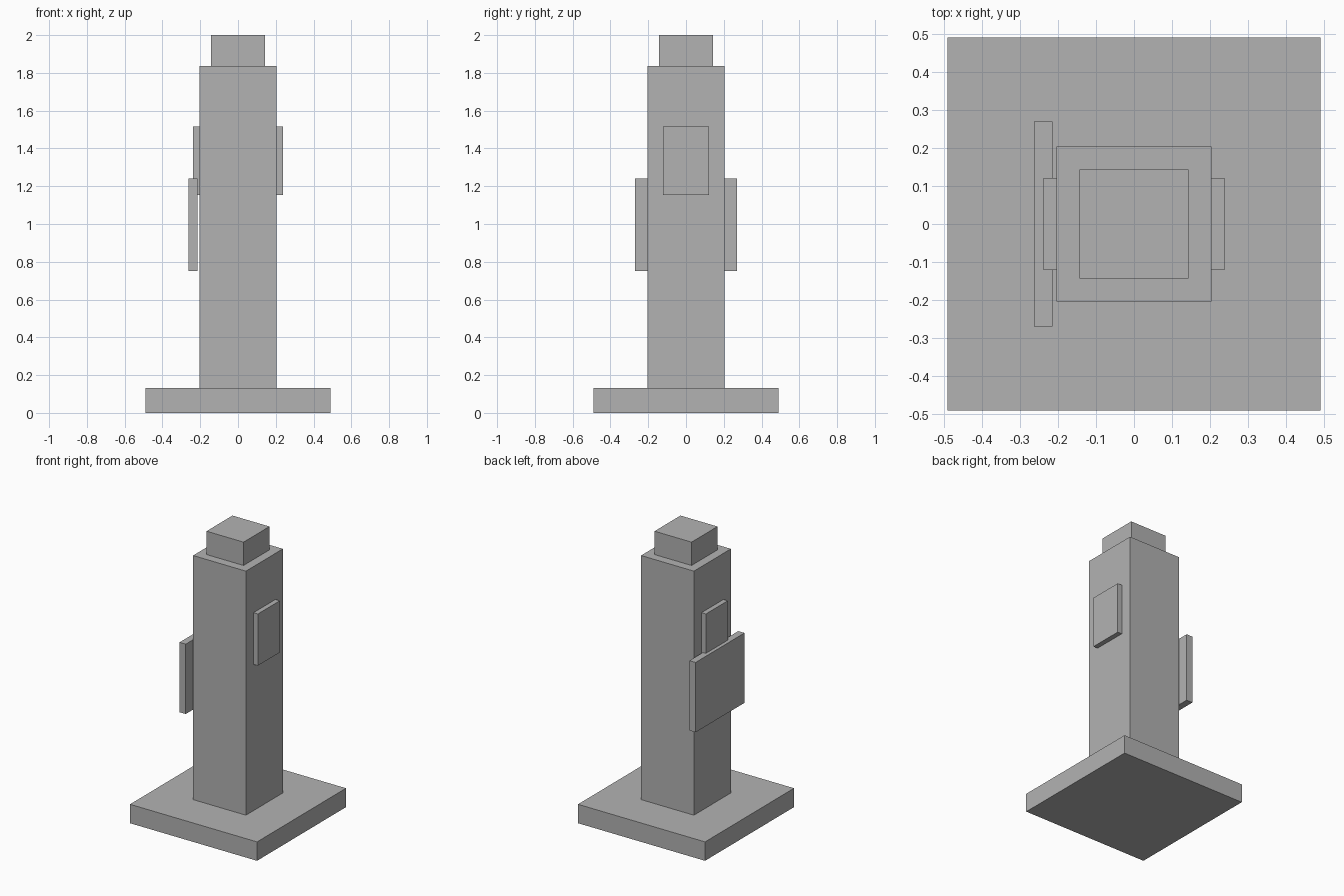
import bpy

if "Cube" in bpy.data.objects:
    bpy.data.objects.remove(bpy.data.objects["Cube"])

grey = bpy.data.materials.new("plain_grey")
grey.diffuse_color = (0.448, 0.448, 0.448, 1)
grey.use_nodes = True
grey.node_tree.nodes["Principled BSDF"].inputs["Base Color"].default_value = grey.diffuse_color


def box(name, x, y, z):
    """Box spanning the given (min, max) ranges."""
    spans = (x, y, z)
    bpy.ops.mesh.primitive_cube_add(size=1, location=[(a + b) / 2 for a, b in spans])
    ob = bpy.context.object
    ob.name = name
    ob.scale = [b - a for a, b in spans]
    bpy.ops.object.transform_apply(location=False, rotation=False, scale=True)
    ob.data.materials.append(grey)
    return ob


def centred(half):
    return (-half, half)


# Stacked tower: base slab, square column and top block
box("base", centred(0.491), centred(0.491), (0, 0.132))
box("column", centred(0.204), centred(0.204), (0.132, 1.837))
box("top_block", centred(0.143), centred(0.143), (1.837, 2.0))

# Matching raised plates on both sides of the column
for side, x in (("left", (-0.238, -0.204)), ("right", (0.204, 0.238))):
    box(side + "_plate", x, centred(0.121), (1.154, 1.515))

# Wide panel standing just off the left side
box("left_panel", (-0.263, -0.215), centred(0.27), (0.752, 1.24))
